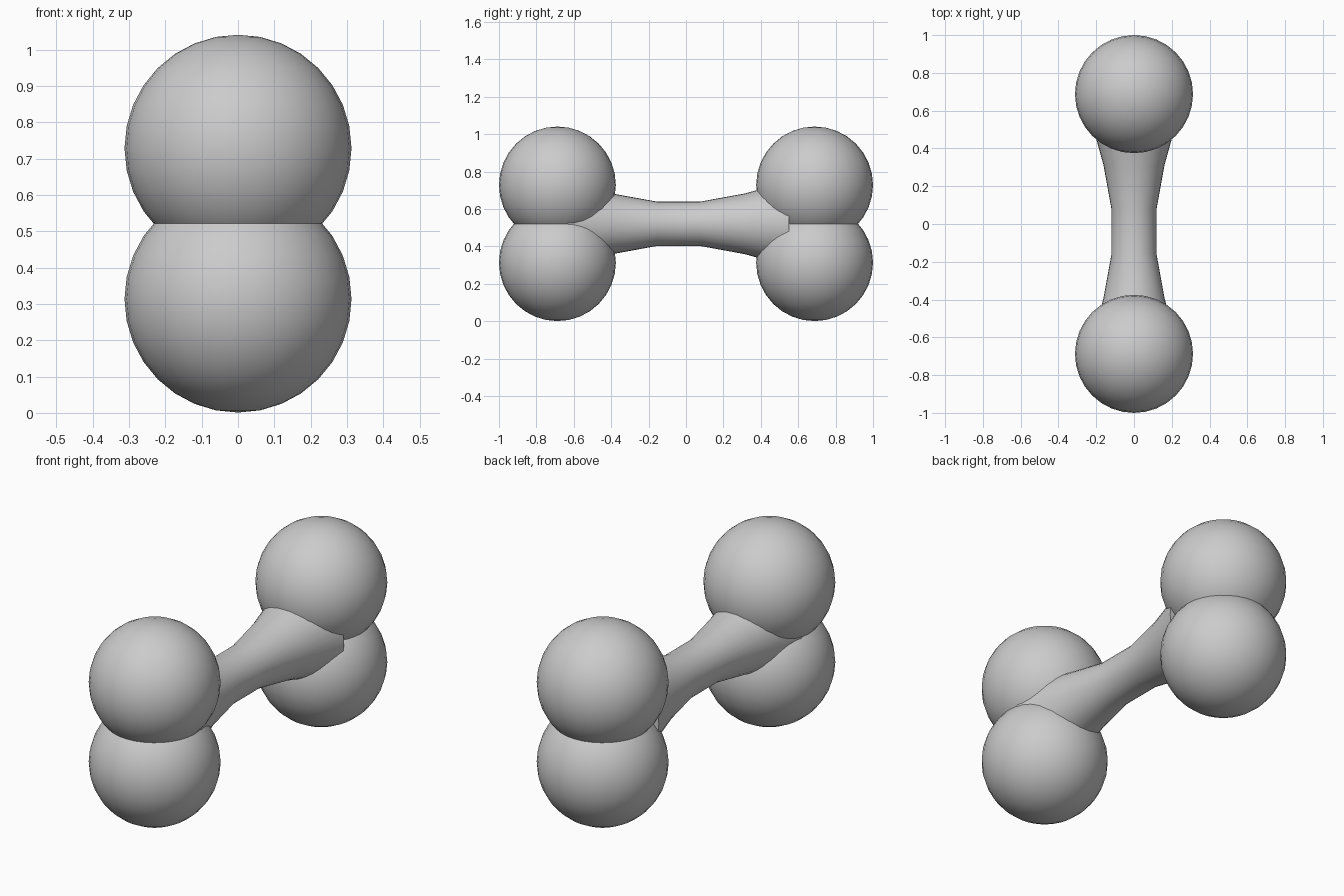
import bpy, math

if "Cube" in bpy.data.objects:
    bpy.data.objects.remove(bpy.data.objects["Cube"])

R = 0.3125


def smooth(obj, angle):
    bpy.ops.object.select_all(action='DESELECT')
    obj.select_set(True)
    bpy.context.view_layer.objects.active = obj
    bpy.ops.object.shade_smooth_by_angle(angle=math.radians(angle))


# Four knobs, a stacked pair at each end
for end, y in (("front", -0.6875), ("back", 0.6875)):
    for level, z in (("lower", 0.3135), ("upper", 0.7285)):
        bpy.ops.mesh.primitive_uv_sphere_add(
            segments=32, ring_count=16, radius=R, location=(0, y, z))
        knob = bpy.context.object
        knob.name = f"{end}_{level}_knob"
        smooth(knob, 40)

# Shaft flaring out to both ends: (y, radius), capped
profile = [(-0.63, 0.228), (-0.394, 0.162), (-0.158, 0.119),
           (0.078, 0.119), (0.314, 0.162), (0.55, 0.228)]
N = 32
verts = [(r * math.cos(2 * math.pi * i / N), y,
          0.521 + r * math.sin(2 * math.pi * i / N))
         for y, r in profile for i in range(N)]
faces = [(k * N + i, (k + 1) * N + i,
          (k + 1) * N + (i + 1) % N, k * N + (i + 1) % N)
         for k in range(len(profile) - 1) for i in range(N)]
last = (len(profile) - 1) * N
faces += [tuple(range(N)), tuple(last + i for i in reversed(range(N)))]
mesh = bpy.data.meshes.new("shaft")
mesh.from_pydata(verts, [], faces)
shaft = bpy.data.objects.new("shaft", mesh)
bpy.context.collection.objects.link(shaft)
smooth(shaft, 40)
